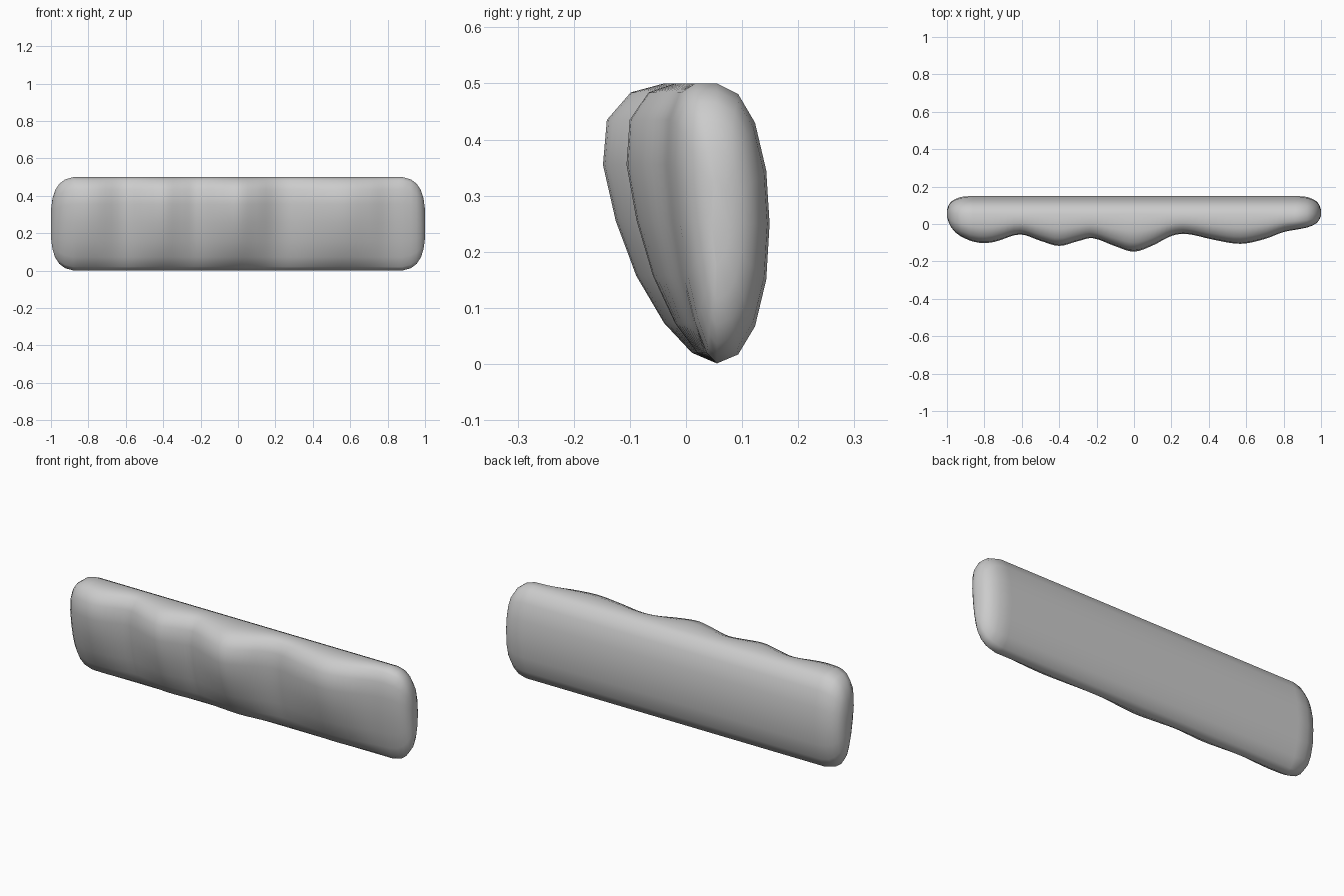
import bpy, bmesh

if "Cube" in bpy.data.objects:
    bpy.data.objects.remove(bpy.data.objects["Cube"])

# Cross-section at the deepest swell: back half (y > 0.055) then front half
BACK = [(0.055, 0.5), (0.093, 0.481), (0.123, 0.43), (0.143, 0.345), (0.149, 0.25),
        (0.143, 0.15), (0.123, 0.067), (0.093, 0.017), (0.055, 0.001)]
FRONT = [(0.01, 0.02), (-0.04, 0.073), (-0.09, 0.157), (-0.127, 0.255),
         (-0.15, 0.355), (-0.143, 0.435), (-0.1, 0.484), (-0.04, 0.5)]
MID = 0.055

# Finger-groove line: (x, front y)
GROOVE = [(-0.88, -0.088), (-0.81, -0.102), (-0.74, -0.094), (-0.61, -0.056), (-0.5, -0.09),
          (-0.4, -0.117), (-0.3, -0.092), (-0.22, -0.076), (-0.1, -0.119), (0, -0.148),
          (0.1, -0.115), (0.2, -0.064), (0.28, -0.053), (0.42, -0.083), (0.57, -0.106),
          (0.7, -0.08), (0.8, -0.043), (0.88, -0.028)]
# Rounded ends: (|x|, height scale, left front y, right front y, back y)
END = [(0.925, 0.95, -0.067, -0.019, 0.145), (0.955, 0.86, -0.045, -0.008, 0.134),
       (0.978, 0.72, -0.018, 0.006, 0.12), (0.992, 0.54, 0.012, 0.025, 0.1),
       (1.0, 0.3, 0.04, 0.045, 0.075)]


def curve(p0, p1, p2, p3, t):
    """Smooth step between p1 and p2."""
    m1 = (p2[1] - p0[1]) / (p2[0] - p0[0]) * (p2[0] - p1[0])
    m2 = (p3[1] - p1[1]) / (p3[0] - p1[0]) * (p2[0] - p1[0])
    return ((2*t**3 - 3*t*t + 1) * p1[1] + (t**3 - 2*t*t + t) * m1
            + (3*t*t - 2*t**3) * p2[1] + (t**3 - t*t) * m2)


# Stations along the grip: (x, height scale, front y, back y)
stations = [(-x, s, l, b) for x, s, l, r, b in reversed(END)]
pts = [(-0.925, -0.067)] + GROOVE + [(0.925, -0.019)]
for i in range(1, len(pts) - 2):
    for k in range(4):
        t = k / 4
        x = pts[i][0] + (pts[i + 1][0] - pts[i][0]) * t
        stations.append((x, 1.0, curve(*pts[i - 1:i + 3], t), 0.149))
stations.append((0.88, 1.0, -0.028, 0.149))
stations += [(x, s, r, b) for x, s, l, r, b in END]

# Loft the sections
bm = bmesh.new()
rings = []
for x, s, front, back in stations:
    kf = (MID - front) / (MID + 0.15)
    kb = (back - MID) / (0.149 - MID)
    rings.append([bm.verts.new((x, MID + (y - MID) * (kb if y > MID else kf),
                                0.25 + (z - 0.25) * s)) for y, z in BACK + FRONT])
n = len(rings[0])
for a, b in zip(rings, rings[1:]):
    for i in range(n):
        j = (i + 1) % n
        bm.faces.new((a[i], a[j], b[j], b[i]))
bm.faces.new(rings[0])
bm.faces.new(rings[-1])
bmesh.ops.recalc_face_normals(bm, faces=bm.faces)
for f in bm.faces:
    f.smooth = True

mesh = bpy.data.meshes.new("finger_grip")
bm.to_mesh(mesh)
bm.free()
grip = bpy.data.objects.new("finger_grip", mesh)
bpy.context.collection.objects.link(grip)
